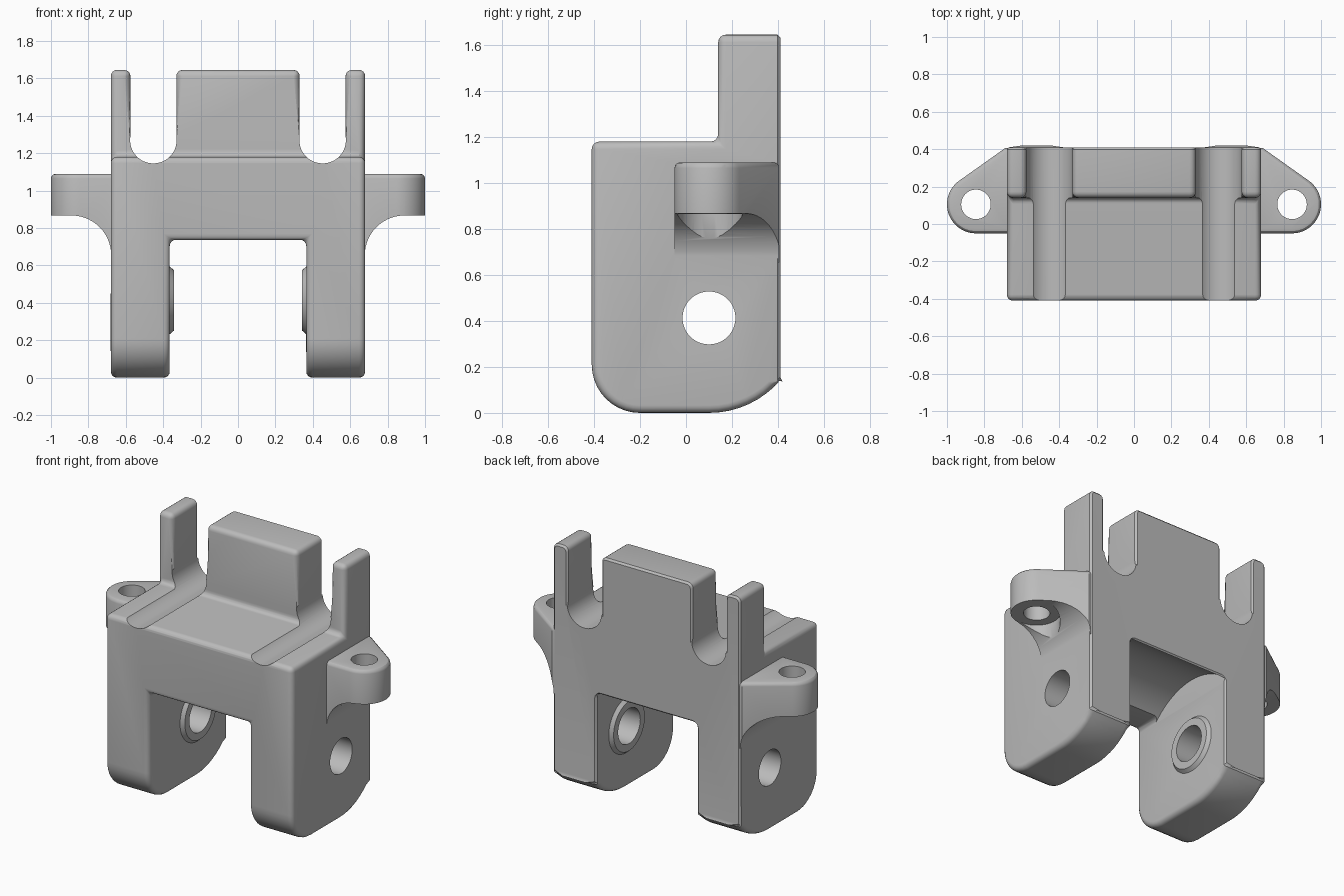
import bpy, bmesh
from math import radians, degrees, cos, sin, atan2, acos, hypot

cube = bpy.data.objects.get("Cube")
if cube:
    bpy.data.objects.remove(cube, do_unlink=True)

grey = bpy.data.materials.new("plain grey")
grey.use_nodes = True
grey.diffuse_color = (0.5, 0.5, 0.5, 1)
grey.node_tree.nodes["Principled BSDF"].inputs["Base Color"].default_value = (0.5, 0.5, 0.5, 1)


def arc(cx, cy, r, start, end, n):
    angles = [radians(start + (end - start) * i / n) for i in range(n + 1)]
    return [(cx + r * cos(a), cy + r * sin(a)) for a in angles]


def circle(cx, cy, r, n=48):
    return arc(cx, cy, r, 0, 360, n)[:-1]


def place(axis, p, t):
    u, v = p
    return {"x": (t, u, v), "y": (u, t, v), "z": (u, v, t)}[axis]


def loft(name, axis, lower, upper, a, b):
    """Solid between two matching outlines at a and b along an axis."""
    bm = bmesh.new()
    low = [bm.verts.new(place(axis, p, a)) for p in lower]
    top = [bm.verts.new(place(axis, p, b)) for p in upper]
    bm.faces.new(low)
    bm.faces.new(top)
    for i in range(len(low)):
        j = (i + 1) % len(low)
        bm.faces.new((low[i], low[j], top[j], top[i]))
    bmesh.ops.recalc_face_normals(bm, faces=bm.faces)
    mesh = bpy.data.meshes.new(name)
    bm.to_mesh(mesh)
    bm.free()
    mesh.materials.append(grey)
    ob = bpy.data.objects.new(name, mesh)
    bpy.context.collection.objects.link(ob)
    return ob


def prism(name, axis, pts, a, b):
    return loft(name, axis, pts, pts, a, b)


def box(name, x0, x1, y0, y1, z0, z1):
    return prism(name, "z", [(x0, y0), (x1, y0), (x1, y1), (x0, y1)], z0, z1)


def combine(ob, other, operation):
    mod = ob.modifiers.new("join", "BOOLEAN")
    mod.operation = operation
    mod.solver = "EXACT"
    mod.object = other
    bpy.context.view_layer.objects.active = ob
    bpy.ops.object.modifier_apply(modifier=mod.name)
    bpy.data.objects.remove(other, do_unlink=True)


def cut(ob, other):
    combine(ob, other, "DIFFERENCE")


def round_edges(ob, rule, offset, segments):
    bm = bmesh.new()
    bm.from_mesh(ob.data)
    bmesh.ops.remove_doubles(bm, verts=bm.verts, dist=0.0001)
    edges = [e for e in bm.edges
             if e.calc_face_angle(0) > radians(35) and rule(*[v.co for v in e.verts])]
    bmesh.ops.bevel(bm, geom=edges, offset=offset, segments=segments, profile=0.5,
                    affect="EDGES", clamp_overlap=False)
    bm.to_mesh(ob.data)
    bm.free()


BACK = 0.41
AXLE_Y, AXLE_Z = 0.1, 0.413
CHANNEL_X, CHANNEL_Z, CHANNEL_R = 0.4525, 1.27, 0.1225

# Body: stepped side profile with rounded foot
rear_angle = degrees(atan2(0.145 - 0.41, BACK - AXLE_Y))
side = arc(-0.2, 0.21, 0.21, 180, 270, 10)
side += arc(AXLE_Y, 0.41, 0.41, -90, rear_angle, 8)
side += [(BACK, 0.145), (BACK, 1.645), (0.14, 1.645), (0.14, 1.18), (-0.41, 1.18)]
body = prism("bracket_body", "x", side, -0.68, 0.68)

# Opening between the legs and gaps between the uprights
cut(body, box("leg_opening", -0.365, 0.365, -1, 1, -1, 0.737))
for s in (-1, 1):
    x0, x1 = sorted((s * (CHANNEL_X - CHANNEL_R), s * (CHANNEL_X + CHANNEL_R)))
    cut(body, box("upright_gap", x0, x1, -1, 1, CHANNEL_Z, 2))


def front_rule(a, b):
    at_back = min(a.y, b.y) > BACK - 0.004
    gap_floor = abs(a.z - CHANNEL_Z) < 0.002 and abs(b.z - CHANNEL_Z) < 0.002
    return not at_back and not gap_floor


# Rounded front and side edges, thin chamfer on the back
round_edges(body, front_rule, 0.033, 4)
round_edges(body, lambda a, b: min(a.y, b.y) > BACK - 0.001, 0.012, 1)

# Round-bottomed channels running front to back
for s in (-1, 1):
    cut(body, prism("channel", "y", circle(s * CHANNEL_X, CHANNEL_Z, CHANNEL_R + 0.002), -1, 1))

# Arched clearance above the opening
cut(body, prism("arch_clearance", "x", circle(AXLE_Y, AXLE_Z, 0.445, 72), -0.3645, 0.3645))

for s in (-1, 1):
    # Mounting ear with a tapered back side
    cx, cy, r = 0.845, 0.105, 0.155
    dx, dy = 0.69 - cx, 0.405 - cy
    tangent = degrees(atan2(dy, dx) - acos(r / hypot(dx, dy)))
    outline = [(0.6, cy - r)] + arc(cx, cy, r, -90, tangent, 24)
    outline += [(0.69, 0.405), (0.6, 0.405)]
    ear = prism("mounting_ear", "z", [(s * x, y) for x, y in outline], 0.655, 1.09)
    round_edges(ear, lambda a, b: min(a.z, b.z) > 1.08 and max(abs(a.x), abs(b.x)) > 0.61,
                0.025, 3)

    # Concave gusset, screw head clearance and screw hole
    under = arc(0.89, 0.655, 0.212, 180, 90, 14) + [(1.1, 0.867), (1.1, 0.5), (0.678, 0.5)]
    cut(ear, prism("gusset_curve", "y", [(s * x, z) for x, z in under], -1, 1))
    cut(ear, prism("head_clearance", "z", circle(s * cx, cy, 0.14), 0.4, 0.864))
    cut(ear, prism("screw_hole", "z", circle(s * cx, cy, 0.079), 0, 2))
    combine(body, ear, "UNION")

    # Raised ring around the axle hole inside each leg
    ring = loft("axle_ring", "x", circle(AXLE_Y, AXLE_Z, 0.185),
                circle(AXLE_Y, AXLE_Z, 0.162), s * 0.37, s * 0.343)
    combine(body, ring, "UNION")

# Axle hole through both legs
cut(body, prism("axle_hole", "x", circle(AXLE_Y, AXLE_Z, 0.115), -1.5, 1.5))

bpy.ops.object.select_all(action="DESELECT")
body.select_set(True)
bpy.context.view_layer.objects.active = body
bpy.ops.object.shade_smooth_by_angle(angle=radians(30))
